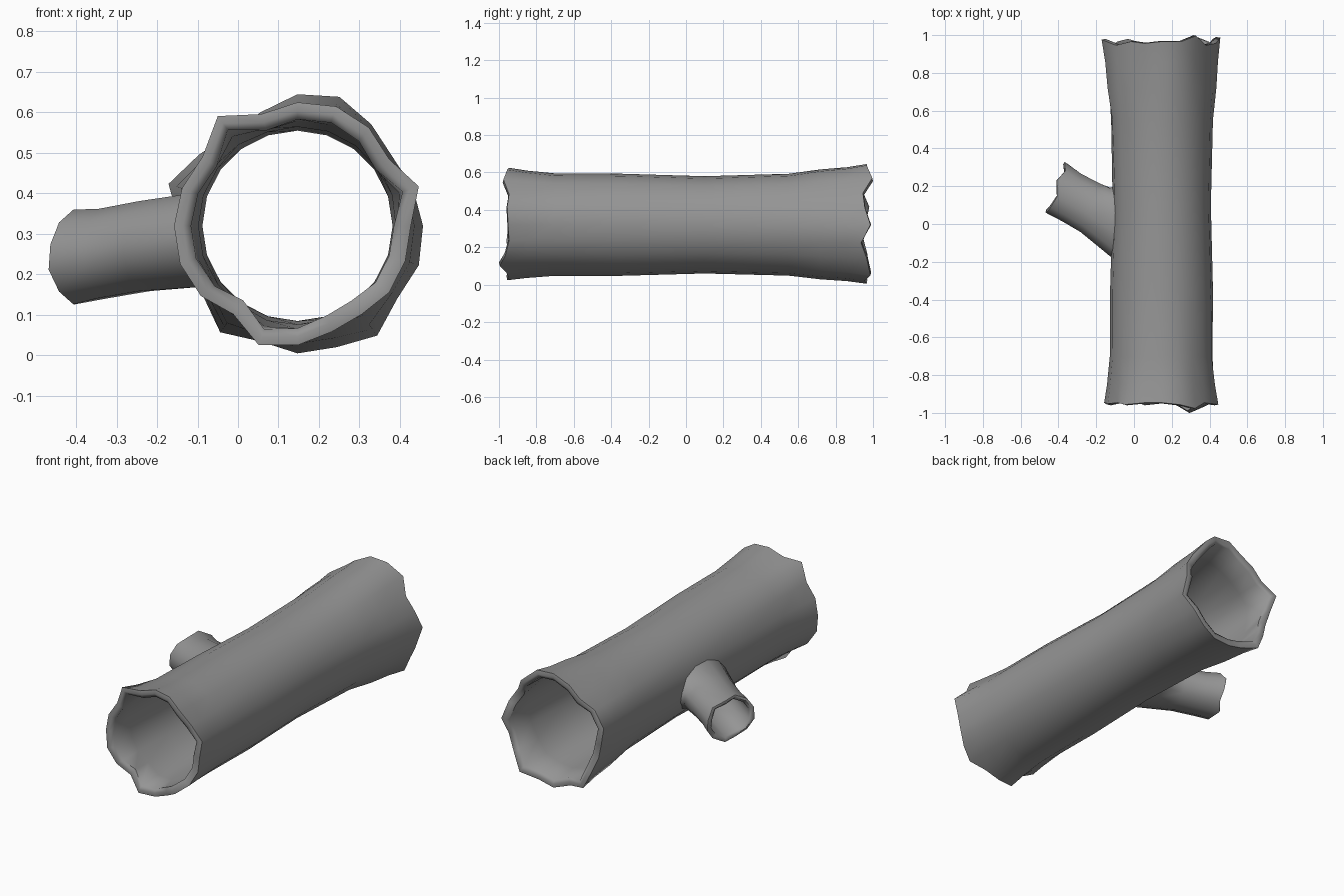
import bpy, bmesh, math
from mathutils import Vector

cube = bpy.data.objects.get("Cube")
if cube:
    bpy.data.objects.remove(cube, do_unlink=True)

bark = bpy.data.materials.new("grey_bark")
bark.use_nodes = True
GREY = (0.3, 0.3, 0.3, 1)
bark.diffuse_color = GREY
bark.node_tree.nodes["Principled BSDF"].inputs["Base Color"].default_value = GREY


def loft_closed(name, rings):
    """Skin a list of rings, joining the last ring back to the first."""
    bm = bmesh.new()
    loops = [[bm.verts.new(p) for p in ring] for ring in rings]
    for a, b in zip(loops, loops[1:] + loops[:1]):
        n = len(a)
        for i in range(n):
            j = (i + 1) % n
            bm.faces.new((a[i], a[j], b[j], b[i]))
    bmesh.ops.recalc_face_normals(bm, faces=bm.faces)
    mesh = bpy.data.meshes.new(name)
    bm.to_mesh(mesh)
    bm.free()
    mesh.materials.append(bark)
    obj = bpy.data.objects.new(name, mesh)
    bpy.context.scene.collection.objects.link(obj)
    bpy.ops.object.select_all(action='DESELECT')
    obj.select_set(True)
    bpy.context.view_layer.objects.active = obj
    bpy.ops.object.shade_smooth_by_angle(angle=math.radians(60))
    return obj


# Hollow trunk: ragged end radii (hundredths) every 18 degrees, from +x towards +z
SIDES = 20
CX, CZ = 0.147, 0.32
front_r = [28, 31.5, 28, 30, 31, 30.5, 29, 33.5, 29, 30,
           30.5, 30.5, 29.5, 27, 31, 29.5, 27.5, 27, 28, 28]
back_r = [31, 30, 29, 31, 33.5, 32.5, 29.5, 28, 30, 33.5,
          29, 28, 29, 32.5, 30, 31.5, 31.5, 33.5, 30.5, 31.5]
front_y = [-.955, -.96, -.95, -.98, -.96, -.95, -.95, -.96, -.95, -.955,
           -.95, -.96, -.95, -.94, -.96, -.95, -.96, -1, -.97, -.95]
back_y = [.99, .96, .95, 1, .97, .97, .96, .97, .95, .98,
          .96, .95, .97, .98, .95, .97, .96, .99, .97, .94]


def trunk_ring(y, base, ends, weight, thin=0.0, end_y=None, shift=0.0):
    """Blend a round section towards a ragged end outline."""
    ring = []
    for k in range(SIDES):
        a = k * math.tau / SIDES
        r = base * (1 - weight) + ends[k] / 100 * weight - thin
        yy = end_y[k] + shift if end_y else y
        ring.append((CX + r * math.cos(a), yy, CZ + r * math.sin(a)))
    return ring


outer = [
    trunk_ring(0, 0, front_r, 1, 0, front_y, 0.004),
    trunk_ring(-.85, .267, front_r, .6),
    trunk_ring(-.7, .265, front_r, .25),
    trunk_ring(-.35, .27, front_r, .1),
    trunk_ring(.1, .26, back_r, 0),
    trunk_ring(.55, .264, back_r, .15),
    trunk_ring(.72, .268, back_r, .5),
    trunk_ring(.86, .268, back_r, .7),
    trunk_ring(0, 0, back_r, 1, 0, back_y, -0.004),
]
inner = [
    trunk_ring(0, 0, back_r, 1, .022, back_y),
    trunk_ring(0, 0, back_r, 1, .042, back_y, -.012),
    trunk_ring(.8, .24, back_r, .5, .01),
    trunk_ring(.55, .24, back_r, .1),
    trunk_ring(.1, .235, back_r, 0),
    trunk_ring(-.55, .238, front_r, .1),
    trunk_ring(-.8, .24, front_r, .45, .01),
    trunk_ring(0, 0, front_r, 1, .042, front_y, .012),
    trunk_ring(0, 0, front_r, 1, .022, front_y),
]
loft_closed("hollow_trunk", outer + inner)

# Hollow side branch: flared root set into the trunk wall, ragged tip
BSIDES = 12
AXIS = Vector((-.86, .5, 0))
tip_push = [.01, -.01, .015, -.015, .0, .01, .015, .0, -.015, .01, -.01, .0]


def branch_ring(centre, across, height, scale=1.0, ragged=0.0, back=0.0):
    ring = []
    for k in range(BSIDES):
        a = (k + .5) * math.tau / BSIDES
        p = Vector(centre) + Vector(across) * (math.cos(a) * scale)
        p.z += height * math.sin(a) * scale
        ring.append(p + AXIS * (tip_push[k] * ragged - back))
    return ring


def root_ring(scale, depth):
    """Ring that follows the round trunk surface."""
    ring = []
    for p in branch_ring((0, .01, .285), (0, .2, 0), .128, scale):
        p.x = CX - math.sqrt(depth ** 2 - (p.z - CZ) ** 2)
        ring.append(p)
    return ring


tip = ((-.41, .19, .243), (.05, .14, 0), .121)
neck = ((-.23, .085, .27), (.055, .132, 0), .115)
loft_closed("side_branch", [
    root_ring(1, .25),
    root_ring(.93, .275),
    branch_ring(*neck),
    branch_ring((-.33, .14, .252), (.052, .13, 0), .114),
    branch_ring(*tip, 1, 1, .004),
    branch_ring(*tip, .9, 1),
    branch_ring(*tip, .8, 1, .012),
    branch_ring(*neck, .8),
    root_ring(.72, .25),
])
